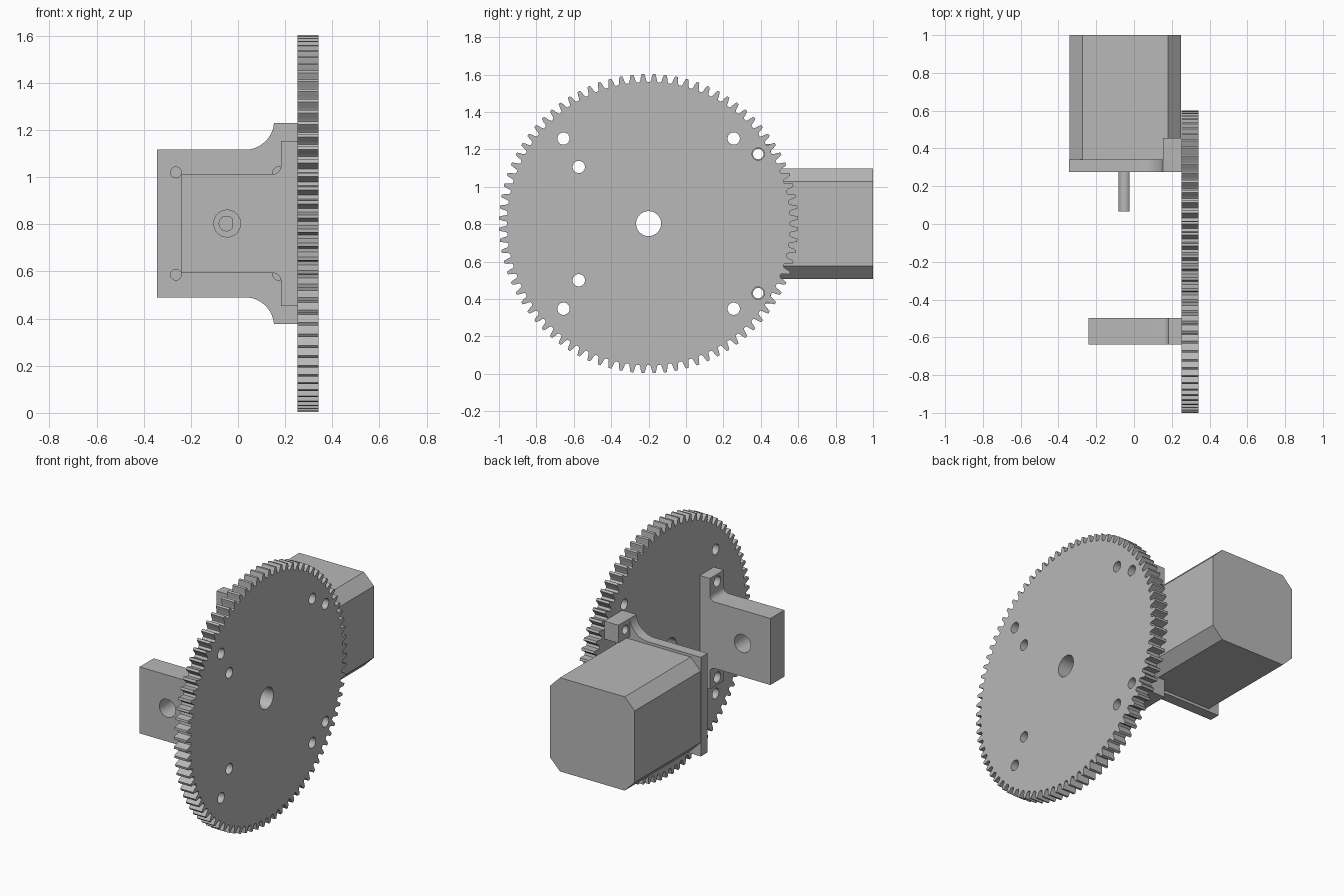
import bpy, bmesh
from math import cos, sin, pi, tau
from mathutils import Vector

cube = bpy.data.objects.get("Cube")
if cube:
    bpy.data.objects.remove(cube, do_unlink=True)

GREY = (0.48, 0.48, 0.48, 1)
grey = bpy.data.materials.new("plain grey")
grey.use_nodes = True
grey.diffuse_color = GREY
grey.node_tree.nodes["Principled BSDF"].inputs["Base Color"].default_value = GREY

ZC = 0.803            # height of every axle
MX = -0.046           # motor axle x
GY = -0.2             # gear axle y
FACE = 0.252          # inner face of the gear


def prism(name, pts, axis, lo, hi):
    """Extrude a profile along x (points are y, z) or along y (points are x, z)."""
    bm = bmesh.new()
    place = (lambda a, b: (lo, a, b)) if axis == "x" else (lambda a, b: (a, lo, b))
    face = bm.faces.new([bm.verts.new(place(a, b)) for a, b in pts])
    ext = bmesh.ops.extrude_face_region(bm, geom=[face])
    move = Vector((hi - lo, 0, 0)) if axis == "x" else Vector((0, hi - lo, 0))
    bmesh.ops.translate(bm, vec=move,
                        verts=[v for v in ext["geom"] if isinstance(v, bmesh.types.BMVert)])
    bmesh.ops.recalc_face_normals(bm, faces=bm.faces)
    mesh = bpy.data.meshes.new(name)
    bm.to_mesh(mesh)
    bm.free()
    mesh.materials.append(grey)
    obj = bpy.data.objects.new(name, mesh)
    bpy.context.collection.objects.link(obj)
    return obj


def arc(ca, cb, r, start, end, n):
    return [(ca + r * cos(start + (end - start) * i / n),
             cb + r * sin(start + (end - start) * i / n)) for i in range(n + 1)]


def circle(ca, cb, r, n=32):
    return arc(ca, cb, r, 0, tau, n)[:-1]


def mirrored(upper):
    """Close a profile by mirroring its upper half about the axle height."""
    return upper + [(a, 2 * ZC - b) for a, b in reversed(upper)]


def modify(obj, kind, other, operation):
    mod = obj.modifiers.new(kind, "BOOLEAN")
    mod.operation, mod.solver, mod.object = operation, "EXACT", other
    bpy.context.view_layer.objects.active = obj
    bpy.ops.object.modifier_apply(modifier=mod.name)
    bpy.data.objects.remove(other, do_unlink=True)


def drill(obj, axis, a, b, r, lo, hi):
    modify(obj, "hole", prism("hole_cutter", circle(a, b, r), axis, lo, hi), "DIFFERENCE")


def smooth(obj):
    bpy.ops.object.select_all(action="DESELECT")
    obj.select_set(True)
    bpy.context.view_layer.objects.active = obj
    bpy.ops.object.shade_smooth_by_angle(angle=pi / 7)


# Spur gear: each tooth is a root, flank, tip, flank, root sequence
TEETH = 84
tooth = [(-0.36, 0.757), (-0.27, 0.767), (-0.22, 0.782), (-0.12, 0.8),
         (0.12, 0.8), (0.22, 0.782), (0.27, 0.767), (0.36, 0.757)]
outline = []
for i in range(TEETH):
    for offset, r in tooth:
        t = (i + 0.5 + offset) * tau / TEETH
        outline.append((GY + r * cos(t), ZC + r * sin(t)))
gear = prism("gear", outline, "x", FACE, 0.341)
drill(gear, "x", GY, ZC, 0.067, 0.2, 0.4)
for side in (-1, 1):
    for y, dz in ((-0.655, 0.455), (-0.573, 0.303), (0.255, 0.455), (0.386, 0.372)):
        drill(gear, "x", y, ZC + side * dz, 0.033, 0.2, 0.4)

# Motor bracket: filleted plate with two rear ears
plate = [(-0.343, 1.116)] + arc(0.03, 1.239, 0.123, -pi / 2, -0.08, 12)
plate += [(0.153, 1.229), (FACE, 1.229)]
bracket = prism("motor_bracket", mirrored(plate), "y", 0.275, 0.342)
for side in (-1, 1):
    inner, outer = ZC + side * 0.313, ZC + side * 0.426
    ear = prism("ear", [(0.153, inner), (FACE, inner), (FACE, outer), (0.153, outer)],
                "y", 0.3, 0.455)
    modify(bracket, "join", ear, "UNION")
    drill(bracket, "x", 0.386, ZC + side * 0.372, 0.028, 0.1, 0.3)
    for dx in (-0.217, 0.217):
        drill(bracket, "y", MX + dx, ZC + side * 0.217, 0.023, 0.2, 0.342)

# Motor body: square block with chamfered long edges
H, C = 0.296, 0.226
body = [(MX - H, ZC + C), (MX - C, ZC + H), (MX + C, ZC + H), (MX + H, ZC + C)]
motor = prism("motor_body", mirrored(body), "y", 0.342, 1.0)

# Motor shaft with a flat on one side
shaft = prism("motor_shaft", arc(MX - 0.003, ZC, 0.033, 0.65, tau - 0.65, 24),
              "y", 0.065, 0.345)

# Bearing bracket: block on a flange, with small fillets
R = 0.034
block = [(-0.241, 1.013)] + arc(0.148, 1.013 + R, R, -pi / 2, 0, 8)
block += [(0.182, 1.153), (FACE, 1.153)]
bearing = prism("bearing_bracket", mirrored(block), "y", -0.638, -0.498)
drill(bearing, "y", MX, ZC, 0.057, -0.8, -0.4)
for side in (-1, 1):
    drill(bearing, "x", -0.573, ZC + side * 0.303, 0.033, 0.1, 0.3)

for obj in (bracket, shaft, bearing, gear):
    smooth(obj)
